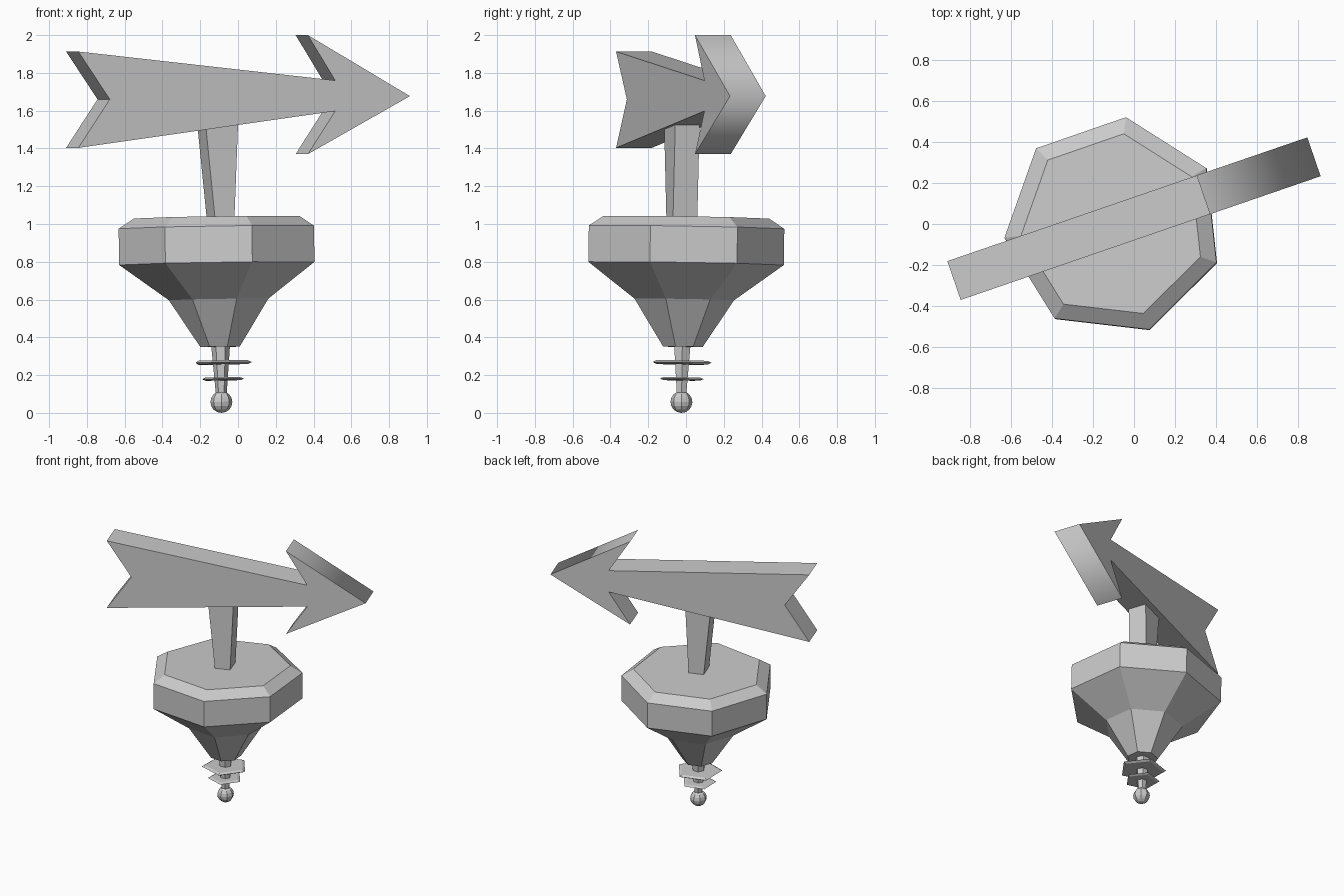
import bpy, bmesh, math
from mathutils import Matrix, Vector

if "Cube" in bpy.data.objects:
    bpy.data.objects.remove(bpy.data.objects["Cube"])

YAW = math.radians(18.97)
# The spinning-top base leans very slightly off vertical
LEAN = Matrix.Translation((-0.087, -0.025, 0)) @ \
    Vector((0, 0, 1)).rotation_difference(Vector((-0.0145, 0.0155, 1))).to_matrix().to_4x4()


def finish(name, bm, matrix):
    bmesh.ops.recalc_face_normals(bm, faces=bm.faces[:])
    mesh = bpy.data.meshes.new(name)
    bm.to_mesh(mesh)
    bm.free()
    mesh.transform(matrix)
    obj = bpy.data.objects.new(name, mesh)
    bpy.context.collection.objects.link(obj)
    return obj


def lathe(name, profile, sides, start=0.0):
    """Capped faceted solid from (radius, height) points on the leaning axis."""
    bm = bmesh.new()
    rings = []
    for r, z in profile:
        angles = [math.radians(start) + i * math.tau / sides for i in range(sides)]
        rings.append([bm.verts.new((r * math.cos(a), r * math.sin(a), z)) for a in angles])
    for lo, hi in zip(rings, rings[1:]):
        for i in range(sides):
            j = (i + 1) % sides
            bm.faces.new((lo[i], lo[j], hi[j], hi[i]))
    bm.faces.new(rings[0][::-1])
    bm.faces.new(rings[-1])
    return finish(name, bm, LEAN)


# Seven-sided body
lathe("body", [(0.108, 0.35), (0.272, 0.60), (0.534, 0.79),
               (0.534, 0.982), (0.452, 1.035)], 7, -19.5)

# Tapered stem below the body
lathe("stem", [(0.028, 0.09), (0.05, 0.36)], 6)

# Five-sided collars with a pointed rim
for name, r, z, h in (("upper_collar", 0.164, 0.267, 0.01),
                      ("lower_collar", 0.122, 0.18, 0.008)):
    lathe(name, [(r - 0.02, z - h), (r, z), (r - 0.02, z + h)], 5)

# Ball foot
bm = bmesh.new()
bmesh.ops.create_uvsphere(bm, u_segments=8, v_segments=8, radius=0.058)
finish("ball_foot", bm, LEAN @ Matrix.Translation((0, 0, 0.058)))

# Flared post, built from a box with a shifted, wider top
bm = bmesh.new()
bmesh.ops.create_cube(bm, size=1)
for v in bm.verts:
    top = v.co.z > 0
    v.co.x *= 0.192 if top else 0.107
    v.co.y *= 0.136
    v.co.z = 1.60 if top else 1.02
    v.co = Matrix.Rotation(YAW, 3, 'Z') @ v.co
    v.co += Vector((-0.11 if top else -0.092, -0.022, 0))
finish("post", bm, Matrix.Identity(4))

# Arrow: extruded outline
outline = [(-0.928, 1.403), (0.51, 1.598), (0.357, 1.37), (0.928, 1.677),
           (0.357, 2.0), (0.51, 1.76), (-0.928, 1.913), (-0.752, 1.66)]
bm = bmesh.new()
face = bm.faces.new([bm.verts.new((u, -0.1, z)) for u, z in outline])
ext = bmesh.ops.extrude_face_region(bm, geom=[face], use_keep_orig=True)
for v in ext["geom"]:
    if isinstance(v, bmesh.types.BMVert):
        v.co.y = 0.1
# Smooth shading only over the tip edge
for e in bm.edges:
    e.smooth = all(v.co.x > 0.9 for v in e.verts)
for f in bm.faces:
    f.smooth = len(f.verts) == 4 and max(v.co.x for v in f.verts) > 0.9
finish("arrow", bm, Matrix.Translation((0, 0.026, 0)) @ Matrix.Rotation(YAW, 4, 'Z'))
